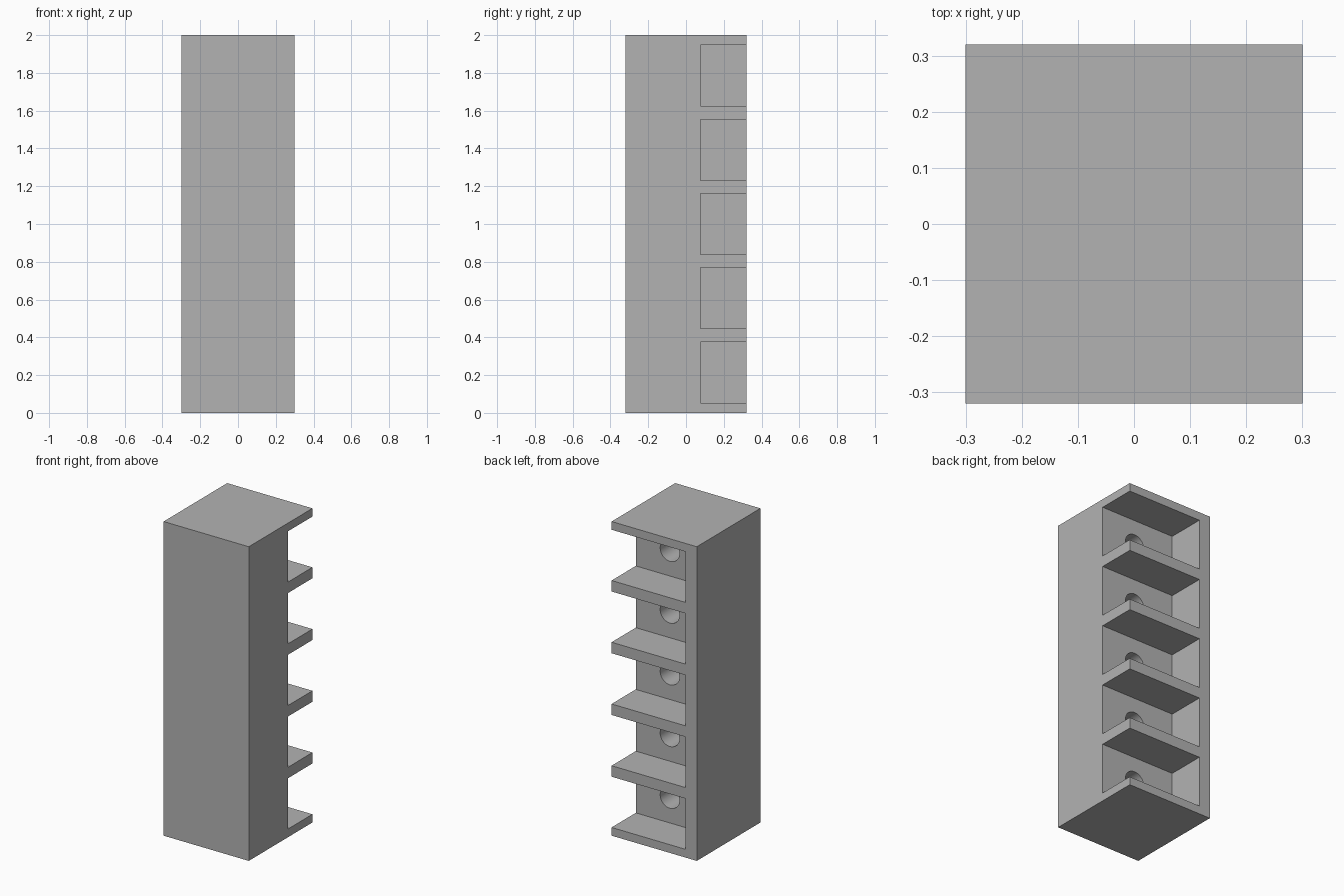
import bpy
import bmesh
from math import radians
from mathutils import Matrix, Vector

if "Cube" in bpy.data.objects:
    bpy.data.objects.remove(bpy.data.objects["Cube"], do_unlink=True)

WIDTH, DEPTH, HEIGHT = 0.60, 0.64, 2.0
POCKETS, PITCH, POCKET_HEIGHT = 5, 0.393, 0.323
POCKET_BACK, WALL_X = 0.077, -0.222
HOLE_X, HOLE_RADIUS, HOLE_DEPTH = 0.06, 0.068, 0.32

grey = bpy.data.materials.new("plain grey")
grey.use_nodes = True
colour = (0.45, 0.45, 0.45, 1)
grey.diffuse_color = colour
grey.node_tree.nodes["Principled BSDF"].inputs["Base Color"].default_value = colour


def add_box(bm, low, high):
    low, high = Vector(low), Vector(high)
    matrix = Matrix.Translation((low + high) / 2) @ Matrix.Diagonal((*(high - low), 1))
    bmesh.ops.create_cube(bm, size=1, matrix=matrix)


def add_hole(bm, z):
    centre = (HOLE_X, POCKET_BACK - HOLE_DEPTH / 2 + 0.05, z)
    matrix = Matrix.Translation(centre) @ Matrix.Rotation(radians(90), 4, "X")
    bmesh.ops.create_cone(bm, cap_ends=True, segments=48, radius1=HOLE_RADIUS,
                          radius2=HOLE_RADIUS, depth=HOLE_DEPTH + 0.1, matrix=matrix)


def make_object(name, bm):
    mesh = bpy.data.meshes.new(name)
    bm.to_mesh(mesh)
    bm.free()
    obj = bpy.data.objects.new(name, mesh)
    bpy.context.collection.objects.link(obj)
    mesh.materials.append(grey)
    return obj


# Solid tower block
bm = bmesh.new()
add_box(bm, (-WIDTH / 2, -DEPTH / 2, 0), (WIDTH / 2, DEPTH / 2, HEIGHT))
tower = make_object("shelf_tower", bm)

# Pockets open to the back and left side, each with a round bore in its inner face
pockets, bores = bmesh.new(), bmesh.new()
for i in range(POCKETS):
    mid = HEIGHT / 2 + (i - (POCKETS - 1) / 2) * PITCH
    add_box(pockets, (WALL_X, POCKET_BACK, mid - POCKET_HEIGHT / 2),
            (WIDTH, DEPTH, mid + POCKET_HEIGHT / 2))
    add_hole(bores, mid)

cutters = [make_object("pocket_cutter", pockets), make_object("bore_cutter", bores)]
for cutter in cutters:
    cutter.hide_render = True
    cut = tower.modifiers.new(cutter.name, "BOOLEAN")
    cut.operation = "DIFFERENCE"
    cut.solver = "EXACT"
    cut.object = cutter

# Bake the cuts and drop the cutters
bpy.context.view_layer.update()
evaluated = tower.evaluated_get(bpy.context.evaluated_depsgraph_get())
result = bpy.data.meshes.new_from_object(evaluated)
tower.modifiers.clear()
tower.data = result
for cutter in cutters:
    bpy.data.objects.remove(cutter, do_unlink=True)

# Smooth bores, crisp edges
result.shade_smooth()
result.set_sharp_from_angle(angle=radians(30))
